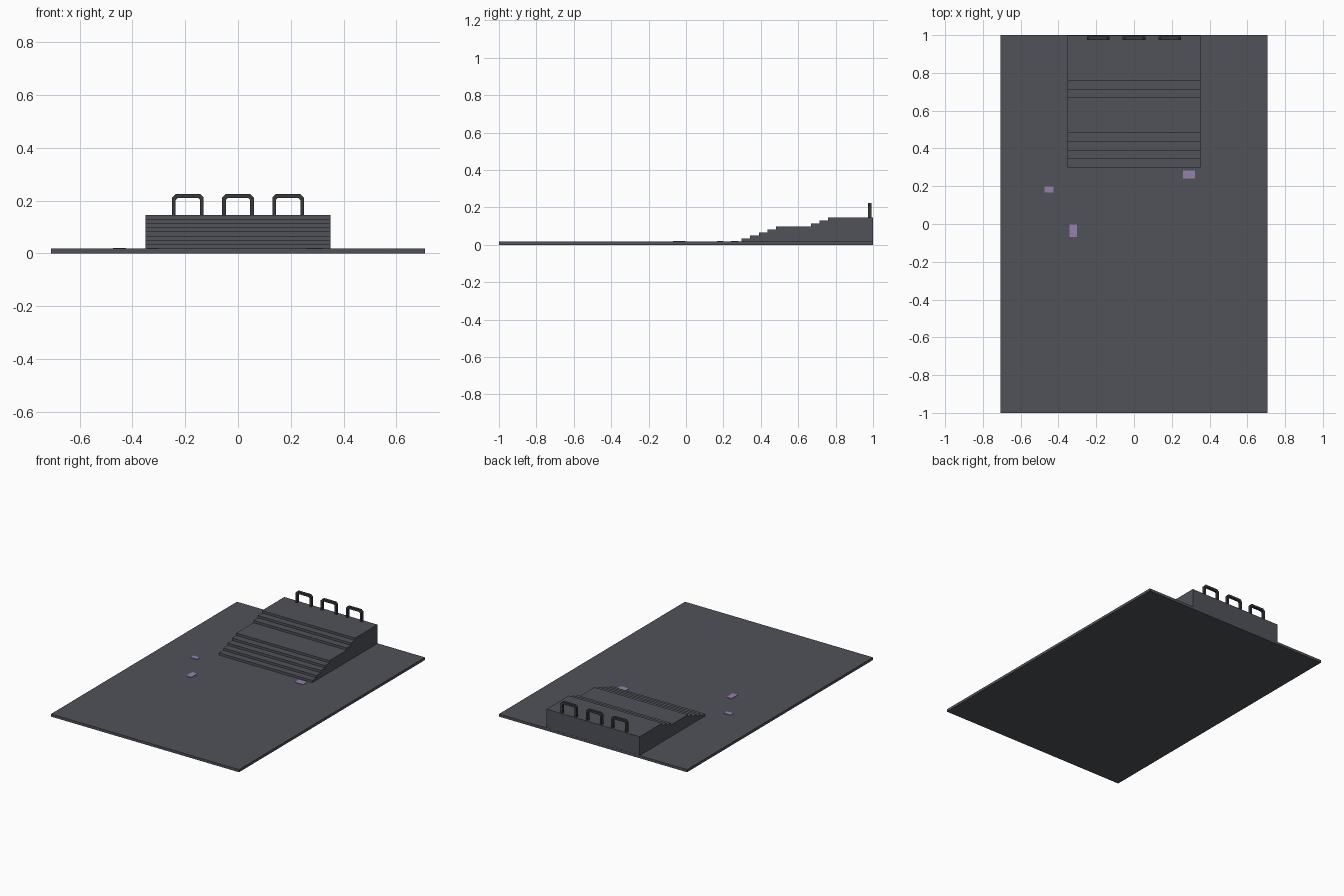
import bpy, bmesh
from mathutils import Vector

if "Cube" in bpy.data.objects:
    bpy.data.objects.remove(bpy.data.objects["Cube"])


def material(name, rgb):
    m = bpy.data.materials.new(name)
    m.diffuse_color = (*rgb, 1)
    m.use_nodes = True
    m.node_tree.nodes["Principled BSDF"].inputs["Base Color"].default_value = m.diffuse_color
    return m


STONE = material("dark_stone", (0.08, 0.085, 0.10))
METAL = material("dark_metal", (0.04, 0.04, 0.042))
PURPLE = material("purple", (0.30, 0.22, 0.42))


def prism(name, points, direction, mat):
    """Extrude a closed planar outline along a direction."""
    bm = bmesh.new()
    face = bm.faces.new([bm.verts.new(p) for p in points])
    ext = bmesh.ops.extrude_face_region(bm, geom=[face])
    verts = [g for g in ext["geom"] if isinstance(g, bmesh.types.BMVert)]
    bmesh.ops.translate(bm, verts=verts, vec=Vector(direction))
    bmesh.ops.recalc_face_normals(bm, faces=bm.faces)
    me = bpy.data.meshes.new(name)
    bm.to_mesh(me)
    bm.free()
    me.materials.append(mat)
    ob = bpy.data.objects.new(name, me)
    bpy.context.collection.objects.link(ob)
    return ob


def box(name, x0, x1, y0, y1, z0, z1, mat):
    pts = [(x0, y0, z0), (x1, y0, z0), (x1, y1, z0), (x0, y1, z0)]
    return prism(name, pts, (0, 0, z1 - z0), mat)


# Floor slab
FLOOR = 0.018
box("floor", -0.708, 0.708, -1, 1, 0, FLOOR, STONE)

# Stepped platform: five steps, a landing, three more steps, top deck
RISE = 0.016
risers = [0.298, 0.343, 0.39, 0.436, 0.482, 0.667, 0.713, 0.758]
profile, z = [(0.298, FLOOR)], FLOOR
for i, y in enumerate(risers):
    if i:
        profile.append((y, z))
    z += RISE
    profile.append((y, z))
TOP = z
profile += [(0.999, TOP), (0.999, FLOOR)]
prism("stair_platform", [(-0.351, y, h) for y, h in profile], (0.702, 0, 0), STONE)


# Railing hoops along the back of the deck
def half(w, h, c):
    return [(w, TOP), (w, h - c), (w - c, h)]


for i, cx in enumerate((-0.19, 0, 0.19)):
    outer, inner = half(0.06, 0.224, 0.013), half(0.046, 0.209, 0.007)
    right = outer + [(0, 0.224), (0, 0.209)] + inner[::-1]
    # full arch: outer left to right, then inner right to left
    arch = ([(-x, h) for x, h in outer] + outer[::-1]
            + inner + [(-x, h) for x, h in inner[::-1]])
    prism(f"railing_hoop_{i + 1}", [(cx + x, 0.974, h) for x, h in arch],
          (0, 0.018, 0), METAL)

# Small purple floor tiles
for i, (x0, x1, y0, y1) in enumerate([(0.26, 0.322, 0.24, 0.282),
                                      (-0.474, -0.425, 0.166, 0.198),
                                      (-0.342, -0.302, -0.07, -0.003)]):
    box(f"floor_tile_{i + 1}", x0, x1, y0, y1, FLOOR, FLOOR + 0.003, PURPLE)
